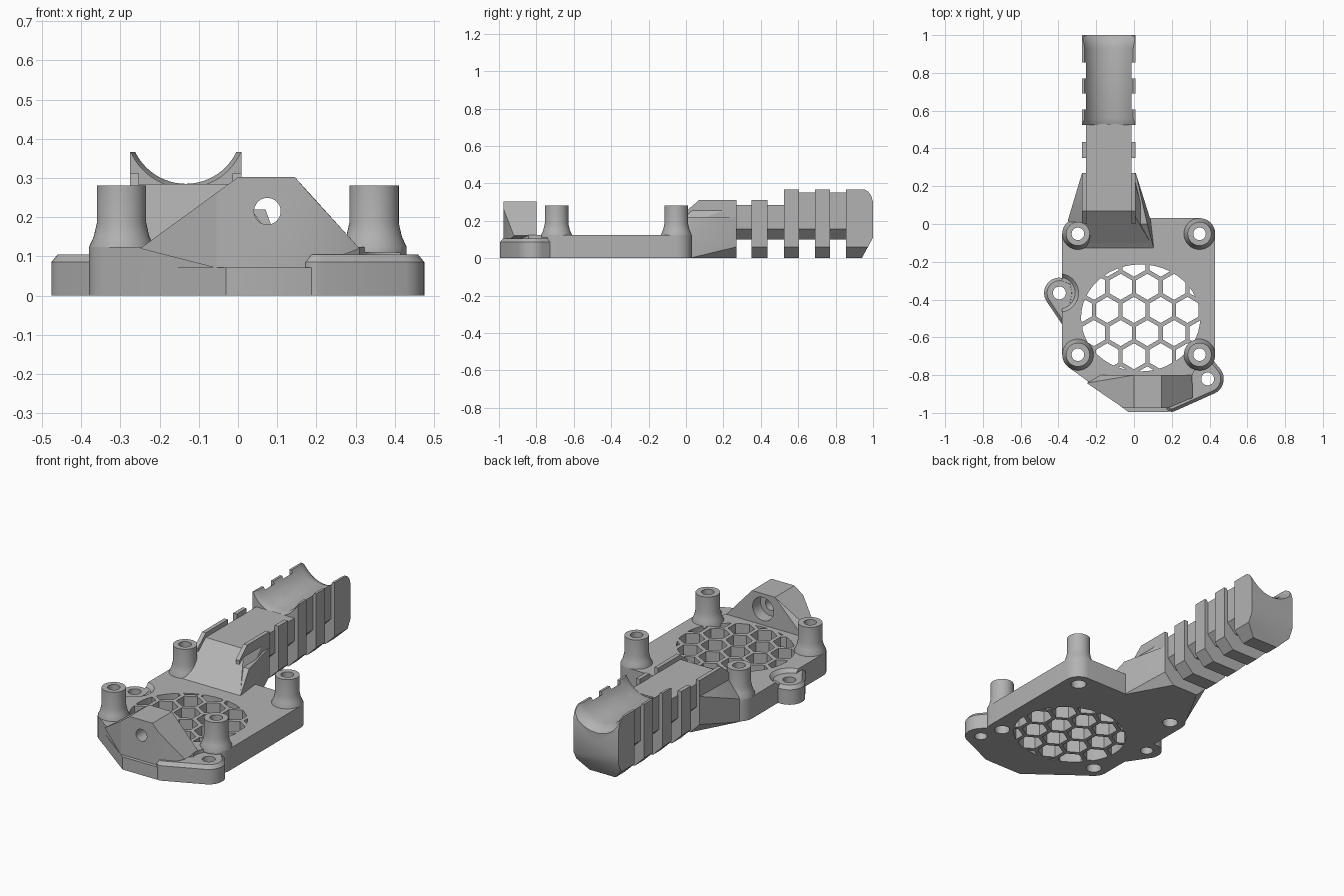
import bpy, bmesh
from math import sin, cos, pi, radians
from mathutils import Vector

old = bpy.data.objects.get("Cube")
if old:
    bpy.data.objects.remove(old, do_unlink=True)

grey = bpy.data.materials.new("plain grey")
grey.use_nodes = True
grey.diffuse_color = (0.45, 0.45, 0.45, 1)
grey.node_tree.nodes["Principled BSDF"].inputs["Base Color"].default_value = (0.45, 0.45, 0.45, 1)


def finish(name, bm):
    bmesh.ops.recalc_face_normals(bm, faces=bm.faces)
    mesh = bpy.data.meshes.new(name)
    bm.to_mesh(mesh)
    bm.free()
    mesh.materials.append(grey)
    obj = bpy.data.objects.new(name, mesh)
    bpy.context.scene.collection.objects.link(obj)
    return obj


def hull(name, points):
    bm = bmesh.new()
    verts = [bm.verts.new(p) for p in points]
    res = bmesh.ops.convex_hull(bm, input=verts)
    junk = {g for g in res["geom_interior"] + res["geom_unused"] if isinstance(g, bmesh.types.BMVert)}
    bmesh.ops.delete(bm, geom=list(junk), context='VERTS')
    bmesh.ops.dissolve_limit(bm, angle_limit=radians(1), verts=bm.verts, edges=bm.edges)
    return finish(name, bm)


def ring(x, y, r, n=40):
    return [(x + r * cos(2 * pi * i / n), y + r * sin(2 * pi * i / n)) for i in range(n)]


def at_z(points, z):
    return [(x, y, z) for x, y in points]


def prism(name, loop, vec):
    """Extrude a closed 3D loop along a vector."""
    bm = bmesh.new()
    face = bm.faces.new([bm.verts.new(p) for p in loop])
    out = bmesh.ops.extrude_face_region(bm, geom=[face])
    bmesh.ops.translate(bm, vec=Vector(vec), verts=[g for g in out["geom"] if isinstance(g, bmesh.types.BMVert)])
    return finish(name, bm)


def lathe(name, profile, centre, axis='Z', n=40):
    """Stack of rings (radius, offset) capped at both ends."""
    bm = bmesh.new()
    cx, cy, cz = centre
    rows = []
    for r, h in profile:
        flat = ring(0, 0, r, n)
        pts = [(cx + a, cy + b, cz + h) if axis == 'Z' else (cx + a, cy + h, cz + b) for a, b in flat]
        rows.append([bm.verts.new(p) for p in pts])
    for lo, hi in zip(rows, rows[1:]):
        for i in range(n):
            j = (i + 1) % n
            bm.faces.new((lo[i], lo[j], hi[j], hi[i]))
    bm.faces.new(rows[0])
    bm.faces.new(rows[-1])
    return finish(name, bm)


def boolean(objs, cutters, op='DIFFERENCE'):
    for obj in objs:
        for c in cutters:
            m = obj.modifiers.new("cut", 'BOOLEAN')
            m.operation, m.object, m.solver = op, c, 'EXACT'
        done = bpy.data.meshes.new_from_object(obj.evaluated_get(bpy.context.evaluated_depsgraph_get()))
        obj.modifiers.clear()
        obj.data = done
    for c in cutters:
        bpy.data.objects.remove(c, do_unlink=True)


posts_at = [(x, y) for x in (-0.297, 0.347) for y in (-0.052, -0.692)]
ear_l, ear_r = (-0.395, -0.365), (0.39, -0.82)

# Base plate and its lower front lip
outline = [p for x, y in posts_at for p in ring(x, y, 0.083)]
front = [(-0.055, -0.97), (0.18, -0.97)]
plate = hull("base_plate", at_z(outline + front, 0) + at_z(outline + front, 0.124))
lip_pts = [(-0.25, -0.83), (-0.03, -0.995), (0.18, -0.995), (0.33, -0.93), (0.3, -0.8)]
lip = hull("front_lip", at_z(lip_pts, 0) + at_z(lip_pts, 0.072))


# Mounting ears with chamfered tops
def ear(name, centre, r, tail, tail_r):
    pts = []
    for z, d in ((0, 0), (0.085, 0), (0.105, 0.016)):
        pts += at_z(ring(*centre, r - d), z)
        for t in tail:
            pts += at_z(ring(*t, tail_r - d, 12), z)
    return hull(name, pts)


left_ear = ear("left_ear", ear_r, 0.085, [(0.355, -0.69), (0.2, -0.965)], 0.03)
right_ear = ear("right_ear", ear_l, 0.081, [(-0.36, -0.53), (-0.34, -0.32)], 0.018)

# Front bracket: a flared block following the plate edge
bracket = hull("front_bracket", [
    (-0.25, -0.842, 0.12), (-0.18, -0.8, 0.12), (0.31, -0.8, 0.12), (0.31, -0.92, 0.12),
    (-0.055, -0.975, 0.07), (0.18, -0.975, 0.07), (-0.055, -0.975, 0.262), (0.18, -0.975, 0.262),
    (0.0, -0.975, 0.302), (0.145, -0.975, 0.302), (0.0, -0.8, 0.302), (0.145, -0.8, 0.302),
    (0.18, -0.8, 0.262)])
boolean([bracket], [
    lathe("bolt_hole", [(0.034, -1.1), (0.034, -0.7)], (0.075, 0, 0.215), 'Y'),
    lathe("nut_pocket", [(0.066, -0.87), (0.066, -0.7)], (0.075, 0, 0.215), 'Y')])

# Clearance above the ears
boolean([plate, bracket], [
    lathe("clear_a", [(0.083, 0.104), (0.083, 0.3)], (*ear_r, 0)),
    lathe("clear_b", [(0.083, 0.104), (0.112, 0.135)], (*ear_l, 0))])

# Honeycomb vent, trimmed to a round field
vent = bmesh.new()
pitch = 0.1415
for row in range(-3, 4):
    for col in range(-4, 5):
        x, y = (col + (row % 2) / 2) * pitch, -0.455 + row * pitch * 0.866
        verts = [vent.verts.new((x + 0.069 * sin(k * pi / 3), y + 0.069 * cos(k * pi / 3), -0.1)) for k in range(6)]
        vent.faces.new(verts)
solid = bmesh.ops.extrude_face_region(vent, geom=vent.faces[:])
bmesh.ops.translate(vent, vec=(0, 0, 0.4), verts=[g for g in solid["geom"] if isinstance(g, bmesh.types.BMVert)])
vent = finish("vent_cutter", vent)
field = [(0.035 + x * 1.08, -0.497 + y * 0.97) for x, y in ring(0, 0, 0.292, 48)]
boolean([vent], [prism("vent_field", at_z(field, -0.05), (0, 0, 0.25))], 'INTERSECT')
boolean([plate], [vent])

# Four standoff posts
posts = [lathe("standoff_post", [(0.083, 0.11), (0.083, 0.124), (0.071, 0.15), (0.063, 0.185), (0.063, 0.281)],
               (x, y, 0)) for x, y in posts_at]

# Grip neck: sloped front, gussets at the sides
HX = -0.133
neck = hull("grip_neck", [
    (-0.275, -0.13, 0), (0.105, -0.13, 0), (-0.275, -0.13, 0.122), (0.105, -0.13, 0.122),
    (-0.35, 0.02, 0), (0.088, 0.02, 0), (-0.35, 0.02, 0.13), (0.088, 0.02, 0.13),
    (-0.27, 0.0, 0.22), (0.07, 0.0, 0.22), (-0.215, 0.27, 0), (-0.05, 0.27, 0),
    (-0.275, 0.27, 0.06), (0.009, 0.27, 0.06), (-0.275, 0.27, 0.22), (0.009, 0.27, 0.22)])
ramp = hull("neck_ramp", [
    (-0.275, -0.13, 0.12), (0.105, -0.13, 0.12), (-0.254, 0.07, 0.285), (-0.012, 0.07, 0.285),
    (-0.254, 0.27, 0.285), (-0.012, 0.27, 0.285), (-0.275, 0.27, 0.12), (0.009, 0.27, 0.12)])


# Grip cross-sections, mirrored about the grip centre
def section(half, y):
    return [(HX + x, y, z) for x, z in half] + [(HX - x, y, z) for x, z in reversed(half)]


def bar(name, half, y0, y1):
    return prism(name, section(half, y0), (0, y1 - y0, 0))


def core(top):
    return [(0.066, 0.1), (0.121, 0.155), (0.121, top)]


def rib(top):
    return [(0.082, 0), (0.142, 0.06), (0.142, top)]


low_rib = rib(0.311) + [(0.119, 0.311), (0.119, 0.284)]
bar("grip_core_low", core(0.285), 0.2, 0.53)
bar("grip_rib", low_rib, 0.35, 0.435)
for side in (-1, 1):
    x = HX + side * 0.1305
    hull("neck_rail", [(x + sx * 0.0115, y, z) for sx in (-1, 1)
                       for y, z in ((0.0, 0.2), (0.0, 0.25), (0.07, 0.311), (0.27, 0.311), (0.27, 0.2))])
cradle = [bar("grip_core_high", core(0.352), 0.525, 0.97)]
cradle += [bar("grip_rib", rib(0.366), a, b) for a, b in ((0.525, 0.605), (0.69, 0.77))]
end = bar("grip_end", rib(0.366), 0.855, 1.0)
side_shape = [(0.8, -0.1), (0.885, -0.1), (0.94, 0), (1.0, 0.11), (1.0, 0.3), (0.99, 0.335),
              (0.975, 0.355), (0.955, 0.367), (0.95, 0.5), (0.8, 0.5)]
boolean([end], [prism("end_shape", [(-0.5, y, z) for y, z in side_shape], (0.8, 0, 0))], 'INTERSECT')

# Round channel along the top of the grip, flared at both ends
boolean(cradle + [end], [lathe("channel", [
    (0.162, 0.5), (0.15, 0.535), (0.143, 0.56), (0.143, 0.93), (0.147, 0.955), (0.158, 0.98), (0.18, 1.01)],
    (HX, 0, 0.428), 'Y', 64)])

# Screw holes through posts, plate and ears
holes = [lathe("screw_hole", [(0.041, -0.1), (0.041, 0.06), (0.033, 0.061), (0.033, 0.4)], (x, y, 0))
         for x, y in posts_at]
holes += [lathe("ear_hole", [(0.034, -0.1), (0.034, 0.4)], (x, y, 0)) for x, y in (ear_l, ear_r)]
boolean([plate, lip, left_ear, right_ear, neck, ramp] + posts, holes)

# Smooth the curved walls, keep edges crisp
for obj in bpy.context.scene.objects:
    obj.select_set(obj.type == 'MESH')
    if obj.type == 'MESH':
        bpy.context.view_layer.objects.active = obj
bpy.ops.object.shade_smooth_by_angle(angle=radians(30))
